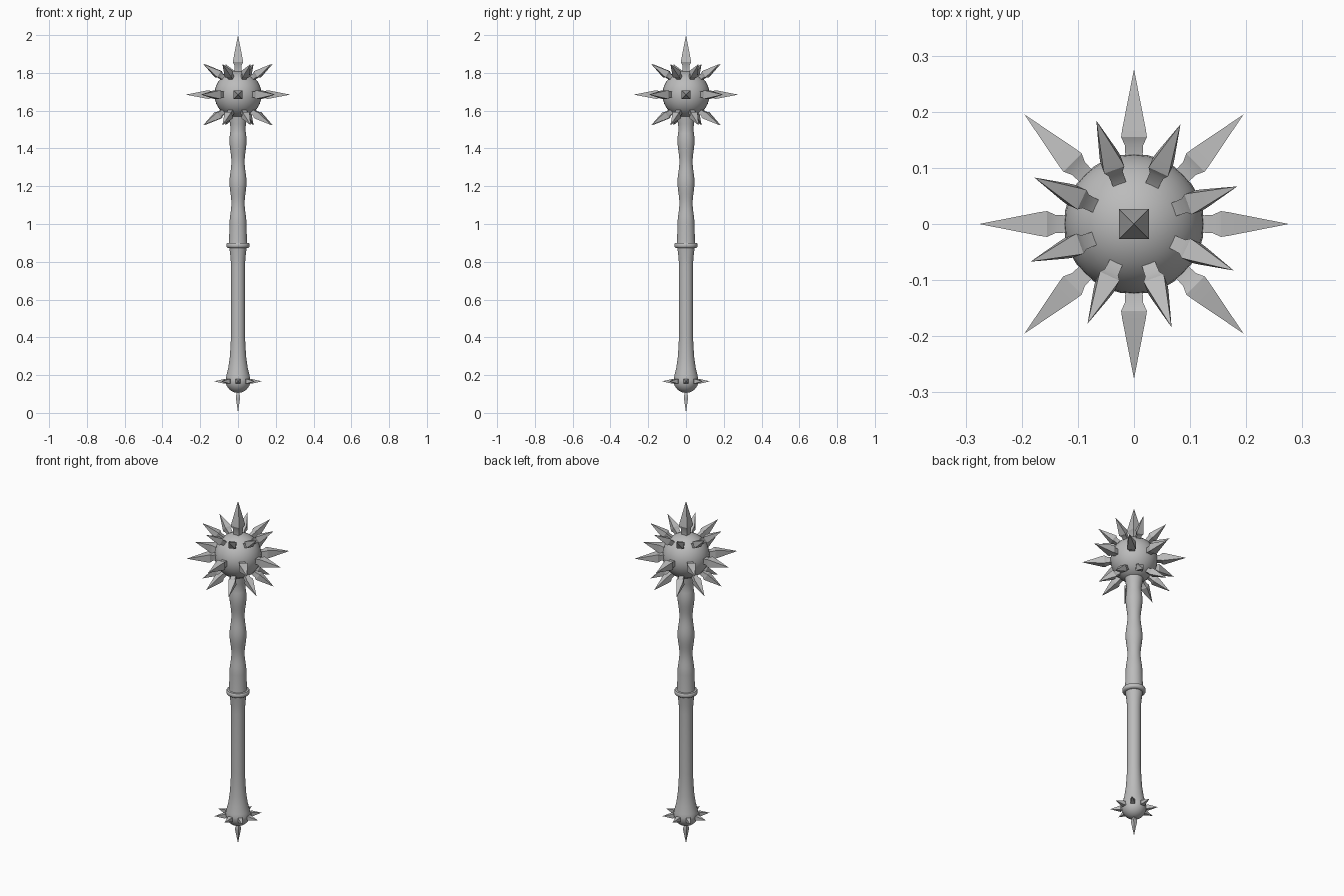
import bpy, bmesh, math
from mathutils import Matrix, Vector

if "Cube" in bpy.data.objects:
    bpy.data.objects.remove(bpy.data.objects["Cube"])

steel = bpy.data.materials.new("grey steel")
steel.diffuse_color = (0.5, 0.5, 0.5, 1)
steel.use_nodes = True
steel.node_tree.nodes["Principled BSDF"].inputs["Base Color"].default_value = steel.diffuse_color

HEAD = Vector((0, 0, 1.685))
POMMEL = Vector((0, 0, 0.167))


def finish(obj, angle):
    obj.data.materials.append(steel)
    bpy.ops.object.select_all(action='DESELECT')
    obj.select_set(True)
    bpy.context.view_layer.objects.active = obj
    bpy.ops.object.shade_smooth_by_angle(angle=math.radians(angle))


def lathe(name, profile, sides=32):
    """Revolve (radius, z) points around the z axis."""
    bm = bmesh.new()
    rings = []
    for r, z in profile:
        rings.append([bm.verts.new((r * math.cos(math.tau * i / sides),
                                    r * math.sin(math.tau * i / sides), z))
                      for i in range(sides)])
    for a, b in zip(rings, rings[1:]):
        for i in range(sides):
            j = (i + 1) % sides
            bm.faces.new((a[i], a[j], b[j], b[i]))
    bm.faces.new(rings[0][::-1])
    bm.faces.new(rings[-1])
    mesh = bpy.data.meshes.new(name)
    bm.to_mesh(mesh)
    bm.free()
    obj = bpy.data.objects.new(name, mesh)
    bpy.context.collection.objects.link(obj)
    finish(obj, 40)


def spike(name, base, azimuth, elevation, length, width):
    """Four-sided spike: narrow foot, swollen collar, long point."""
    bm = bmesh.new()
    rings = []
    for t, w in ((0, 0.65), (0.18, 0.7), (0.27, 1), (0.35, 0.92)):
        h = width * w
        rings.append([bm.verts.new((t * length, y * h, z * h))
                      for y, z in ((-1, -1), (1, -1), (1, 1), (-1, 1))])
    tip = bm.verts.new((length, 0, 0))
    for a, b in zip(rings, rings[1:]):
        for i in range(4):
            j = (i + 1) % 4
            bm.faces.new((a[i], a[j], b[j], b[i]))
    for i in range(4):
        bm.faces.new((rings[-1][i], rings[-1][(i + 1) % 4], tip))
    bm.faces.new(rings[0][::-1])
    bm.transform(Matrix.Translation(base)
                 @ Matrix.Rotation(math.radians(azimuth), 4, 'Z')
                 @ Matrix.Rotation(math.radians(-elevation), 4, 'Y'))
    mesh = bpy.data.meshes.new(name)
    bm.to_mesh(mesh)
    bm.free()
    obj = bpy.data.objects.new(name, mesh)
    bpy.context.collection.objects.link(obj)
    finish(obj, 30)


def out(azimuth, r, z):
    a = math.radians(azimuth)
    return Vector((r * math.cos(a), r * math.sin(a), z))


# Spiked head ball
bpy.ops.mesh.primitive_uv_sphere_add(segments=32, ring_count=16, radius=0.125, location=HEAD)
ball = bpy.context.object
ball.name = "head_ball"
finish(ball, 40)

# Head spikes: equator, upper and lower rings, crown
for k in range(8):
    spike("equator_spike", HEAD + out(45 * k, 0.11, 0), 45 * k, 0, 0.166, 0.023)
    for side, name in ((1, "upper_spike"), (-1, "lower_spike")):
        az = 20 + 45 * k
        spike(name, HEAD + out(az, 0.082, side * 0.088), az, side * 33, 0.136, 0.019)
spike("crown_spike", HEAD + Vector((0, 0, 0.12)), 0, 90, 0.195, 0.027)

# Wavy upper shaft
wave = [(0.040 + 0.005 * math.cos(math.tau * (1.44 - z) / 0.22), z)
        for z in [1.0 + 0.02 * i for i in range(26)]]
lathe("wavy_shaft", [(0.05, 0.89), (0.047, 0.92)] + wave + [(0.042, 1.53), (0.05, 1.58)])

# Collar between shaft and grip
lathe("collar", [(0.05, 0.872), (0.058, 0.875), (0.062, 0.881),
                 (0.062, 0.893), (0.058, 0.899), (0.04, 0.902)])

# Grip flaring into the rounded pommel
dome = [(0.066 * math.sin(math.radians(a)), 0.172 - 0.066 * math.cos(math.radians(a)))
        for a in range(5, 90, 10)]
lathe("grip_and_pommel", dome + [(0.066, 0.175), (0.062, 0.195), (0.052, 0.235),
                                 (0.044, 0.29), (0.039, 0.36), (0.037, 0.42),
                                 (0.037, 0.77), (0.039, 0.82), (0.046, 0.875)])

# Pommel spikes
for k in range(8):
    spike("pommel_spike", POMMEL + out(45 * k, 0.05, 0), 45 * k, 0, 0.077, 0.0125)
spike("butt_spike", Vector((0, 0, 0.12)), 0, -90, 0.12, 0.012)
